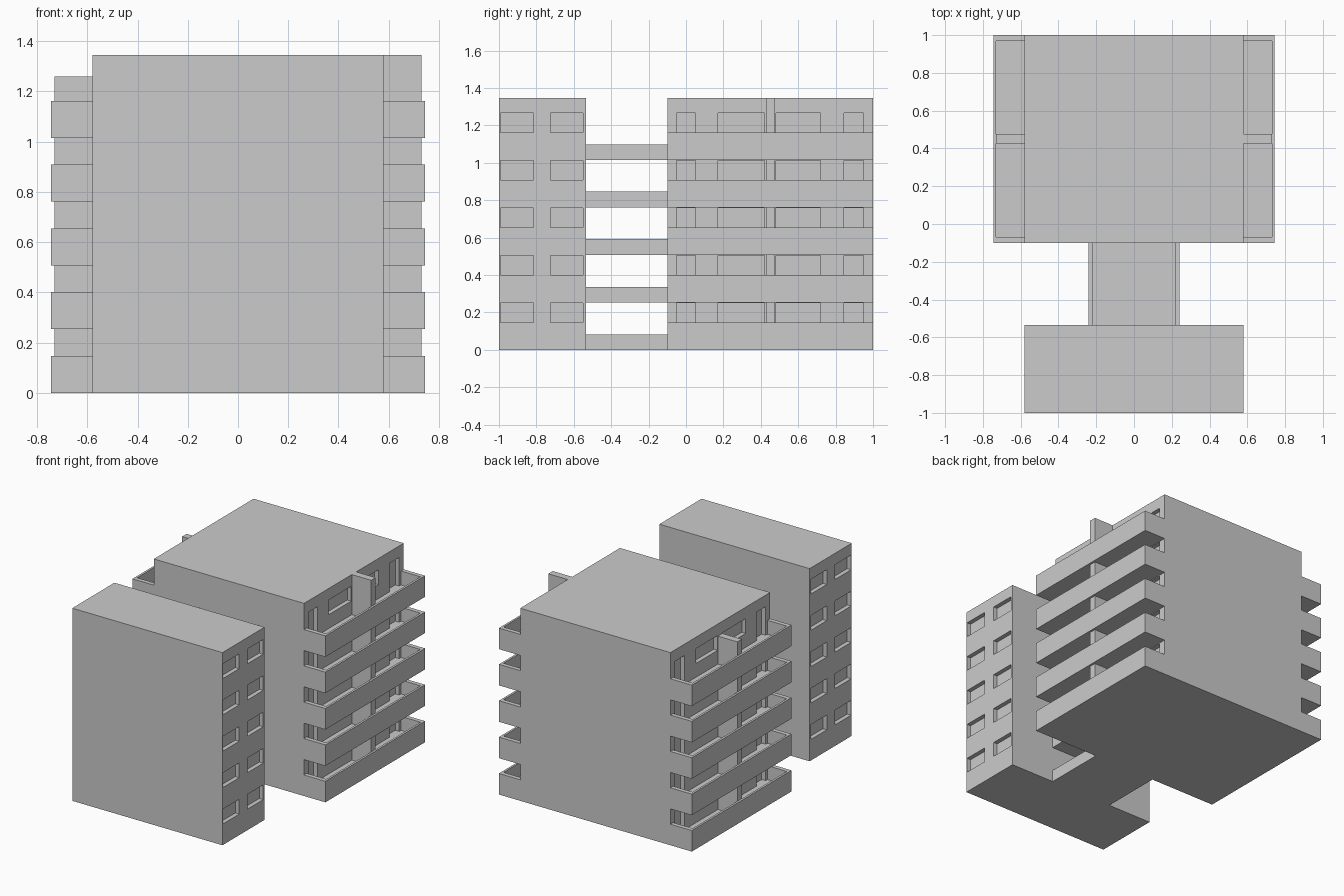
import bpy, bmesh

if "Cube" in bpy.data.objects:
    bpy.data.objects.remove(bpy.data.objects["Cube"])

BASES = [0.0, 0.254, 0.508, 0.762, 1.015]   # underside of each storey
TOP = 1.345


def finish(name, bm):
    bmesh.ops.recalc_face_normals(bm, faces=bm.faces)
    me = bpy.data.meshes.new(name)
    bm.to_mesh(me)
    bm.free()
    ob = bpy.data.objects.new(name, me)
    bpy.context.collection.objects.link(ob)
    return ob


def boxes(name, ranges):
    """One object from boxes given as (x0, x1, y0, y1, z0, z1)."""
    bm = bmesh.new()
    for x0, x1, y0, y1, z0, z1 in ranges:
        vs = bmesh.ops.create_cube(bm, size=1)["verts"]
        for v in vs:
            v.co.x = x0 if v.co.x < 0 else x1
            v.co.y = y0 if v.co.y < 0 else y1
            v.co.z = z0 if v.co.z < 0 else z1
    return finish(name, bm)


def prism(name, points, direction):
    """Extrude a closed outline of 3D points along a vector."""
    bm = bmesh.new()
    face = bm.faces.new([bm.verts.new(p) for p in points])
    ext = bmesh.ops.extrude_face_region(bm, geom=[face], use_keep_orig=True)
    moved = [g for g in ext["geom"] if isinstance(g, bmesh.types.BMVert)]
    bmesh.ops.translate(bm, verts=moved, vec=direction)
    return finish(name, bm)


def cut(ob, ranges):
    """Recess box shaped openings into a block."""
    cutter = boxes("opening_cutter", ranges)
    cutter.hide_render = True
    mod = ob.modifiers.new("openings", "BOOLEAN")
    mod.operation = "DIFFERENCE"
    mod.solver = "EXACT"
    mod.object = cutter
    bpy.context.view_layer.objects.active = ob
    bpy.ops.object.modifier_apply(modifier=mod.name)
    bpy.data.objects.remove(cutter)


def side_openings(spans):
    """Recesses on both x faces for every storey; spans are (y0, y1, sill)."""
    out = []
    for b in BASES:
        for y0, y1, sill in spans:
            for x0, x1 in ((0.55, 0.62), (-0.62, -0.55)):
                out.append((x0, x1, y0, y1, b + sill, b + 0.25))
    return out


# Front block with two windows per storey on each side
front_block = boxes("front_block", [(-0.58, 0.58, -1.0, -0.535, 0, TOP)])
cut(front_block, side_openings([(-0.993, -0.815, 0.147), (-0.725, -0.55, 0.147)]))

# Main block with balcony doors and wide windows on each side
main_block = boxes("main_block", [(-0.58, 0.58, -0.1, 1.0, 0, TOP)])
cut(main_block, side_openings([(-0.05, 0.05, 0.05), (0.17, 0.42, 0.147),
                               (0.48, 0.72, 0.147), (0.845, 0.95, 0.05)]))

# Balconies: parapet and floor on both sides of each storey
outline = [(0.58, -0.1), (0.745, -0.1), (0.745, 1.0), (0.58, 1.0),
           (0.58, 0.97), (0.73, 0.97), (0.73, -0.07), (0.58, -0.07)]
for i, b in enumerate(BASES, 1):
    for side, s in (("right", 1), ("left", -1)):
        prism(f"{side}_parapet_{i}", [(s * x, y, b) for x, y in outline], (0, 0, 0.147))
        xs = sorted((s * 0.58, s * 0.73))
        boxes(f"{side}_balcony_floor_{i}", [(*xs, -0.07, 0.97, b, b + 0.05)])

# Partition walls dividing the balconies
boxes("right_partition", [(0.58, 0.73, 0.427, 0.476, 0, TOP)])
boxes("left_partition", [(-0.73, -0.58, 0.427, 0.476, 0, 1.26)])

# Bridges joining the blocks, with low side walls
channel = [(-0.24, 0), (0.24, 0), (0.24, 0.083), (0.22, 0.083),
           (0.22, 0.025), (-0.22, 0.025), (-0.22, 0.083), (-0.24, 0.083)]
for i, b in enumerate(BASES, 1):
    prism(f"bridge_{i}", [(x, -0.535, b + z) for x, z in channel], (0, 0.435, 0))
